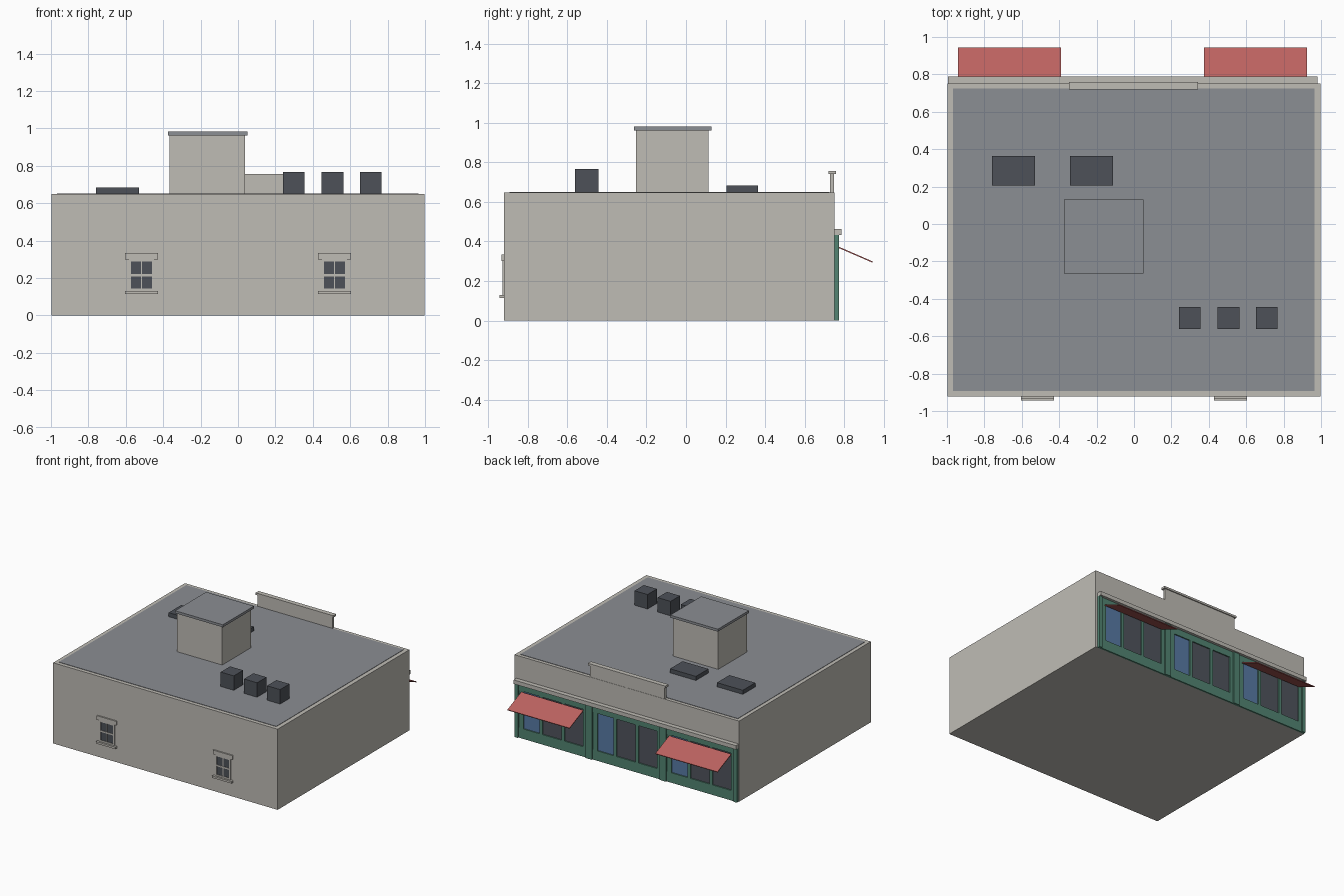
import bpy, bmesh, math
from mathutils import Vector

if "Cube" in bpy.data.objects:
    bpy.data.objects.remove(bpy.data.objects["Cube"])


def material(name, rgb):
    lin = [((c / 255 + 0.055) / 1.055) ** 2.4 for c in rgb]
    m = bpy.data.materials.new(name)
    m.diffuse_color = (*lin, 1)
    m.use_nodes = True
    m.node_tree.nodes["Principled BSDF"].inputs["Base Color"].default_value = m.diffuse_color
    return m


STONE = material("warm grey stone", (191, 188, 181))
ROOF = material("roof grey", (139, 142, 147))
SLATE = material("dark slate", (77, 81, 88))
GREEN = material("shopfront green", (82, 132, 114))
BLUE = material("door blue", (88, 122, 165))
GLASS = material("dark glass", (80, 84, 92))
RED = material("awning red", (188, 98, 96))


def add_mesh(name, bm, mat):
    bmesh.ops.recalc_face_normals(bm, faces=bm.faces)
    me = bpy.data.meshes.new(name)
    bm.to_mesh(me)
    bm.free()
    ob = bpy.data.objects.new(name, me)
    bpy.context.collection.objects.link(ob)
    me.materials.append(mat)
    return ob


def boxes(name, mat, *spans):
    """One object made of boxes given as (x0, x1, y0, y1, z0, z1)."""
    bm = bmesh.new()
    for x0, x1, y0, y1, z0, z1 in spans:
        vs = bmesh.ops.create_cube(bm, size=1)["verts"]
        for v in vs:
            v.co = Vector(((x0 + x1) / 2 + v.co.x * (x1 - x0),
                           (y0 + y1) / 2 + v.co.y * (y1 - y0),
                           (z0 + z1) / 2 + v.co.z * (z1 - z0)))
    return add_mesh(name, bm, mat)


# Main block and roof surface
boxes("building_body", STONE, (-0.998, 0.998, -0.922, 0.752, 0, 0.648))
boxes("roof_surface", ROOF, (-0.968, 0.965, -0.892, 0.725, 0.64, 0.651))

# Raised parapet over the shopfronts, with its cap
boxes("raised_parapet", STONE, (-0.335, 0.33, 0.728, 0.75, 0.64, 0.743))
boxes("parapet_cap", STONE, (-0.348, 0.342, 0.72, 0.758, 0.741, 0.757))

# Roof access tower
boxes("roof_tower", STONE, (-0.366, 0.037, -0.253, 0.114, 0.64, 0.963))
boxes("tower_cap", ROOF, (-0.374, 0.05, -0.264, 0.13, 0.962, 0.982))

# Roof equipment
for i, x in enumerate((-0.76, -0.343)):
    boxes(f"skylight_{i + 1}", SLATE, (x, x + 0.23, 0.206, 0.364, 0.645, 0.684))
for i, x in enumerate((0.24, 0.447, 0.652)):
    boxes(f"air_unit_{i + 1}", SLATE, (x, x + 0.116, -0.562, -0.443, 0.645, 0.767))

# Front windows: panes, frame bars, lintel and sill
for i, cx in enumerate((-0.516, 0.516)):
    F = -0.922
    boxes(f"window_panes_{i + 1}", SLATE,
          (cx - 0.056, cx + 0.056, F - 0.003, F + 0.01, 0.143, 0.289))
    boxes(f"window_frame_{i + 1}", STONE,
          (cx - 0.068, cx - 0.056, F - 0.007, F, 0.13, 0.3),
          (cx + 0.056, cx + 0.068, F - 0.007, F, 0.13, 0.3),
          (cx - 0.056, cx + 0.056, F - 0.007, F, 0.13, 0.143),
          (cx - 0.056, cx + 0.056, F - 0.007, F, 0.289, 0.3),
          (cx - 0.003, cx + 0.003, F - 0.006, F, 0.143, 0.289),
          (cx - 0.056, cx + 0.056, F - 0.006, F, 0.209, 0.221))
    boxes(f"window_lintel_{i + 1}", STONE,
          (cx - 0.087, cx + 0.087, F - 0.011, F, 0.3, 0.333))
    boxes(f"window_sill_{i + 1}", STONE,
          (cx - 0.087, cx + 0.087, F - 0.022, F, 0.114, 0.13))

# Ledge above the shopfronts
boxes("shop_ledge", STONE, (-0.995, 0.98, 0.75, 0.788, 0.432, 0.464))

# Three shopfronts, each with a door on the +x side and two windows
W, B = 0.658, 0.75
for i in range(3):
    r = 0.98 - i * W                       # +x edge of this bay
    l = r - W
    panes = [(0.07, 0.215), (0.24, 0.41), (0.435, 0.6)]
    rails = [(r - 0.07, r - 0.03)]
    rails += [(r - b[0], r - a[1]) for a, b in zip(panes, panes[1:])]
    rails += [(l + 0.028, r - 0.6)]
    boxes(f"shop_frame_{i + 1}", GREEN,
          (l, l + 0.028, B, 0.775, 0, 0.433), (r - 0.028, r, B, 0.775, 0, 0.433),
          (l + 0.028, r - 0.028, B, 0.766, 0, 0.08),
          (l + 0.028, r - 0.028, B, 0.766, 0.38, 0.433),
          *[(a, b, B, 0.766, 0.08, 0.38) for a, b in rails])
    for name, mat, (a, b) in zip(("door", "window_a", "window_b"),
                                 (BLUE, GLASS, GLASS), panes):
        boxes(f"shop_{name}_{i + 1}", mat, (r - b, r - a, B, 0.757, 0.08, 0.38))

# Sloping awnings on the outer bays
for i, cx in enumerate((-0.665, 0.65)):
    bm = bmesh.new()
    prof = [(0.77, 0.375), (0.945, 0.299), (0.943, 0.293), (0.768, 0.369)]
    face = bm.faces.new([bm.verts.new((cx - 0.276, y, z)) for y, z in prof])
    ext = bmesh.ops.extrude_face_region(bm, geom=[face])["geom"]
    bmesh.ops.translate(bm, vec=(0.552, 0, 0),
                        verts=[g for g in ext if isinstance(g, bmesh.types.BMVert)])
    add_mesh(f"awning_{i + 1}", bm, RED)
